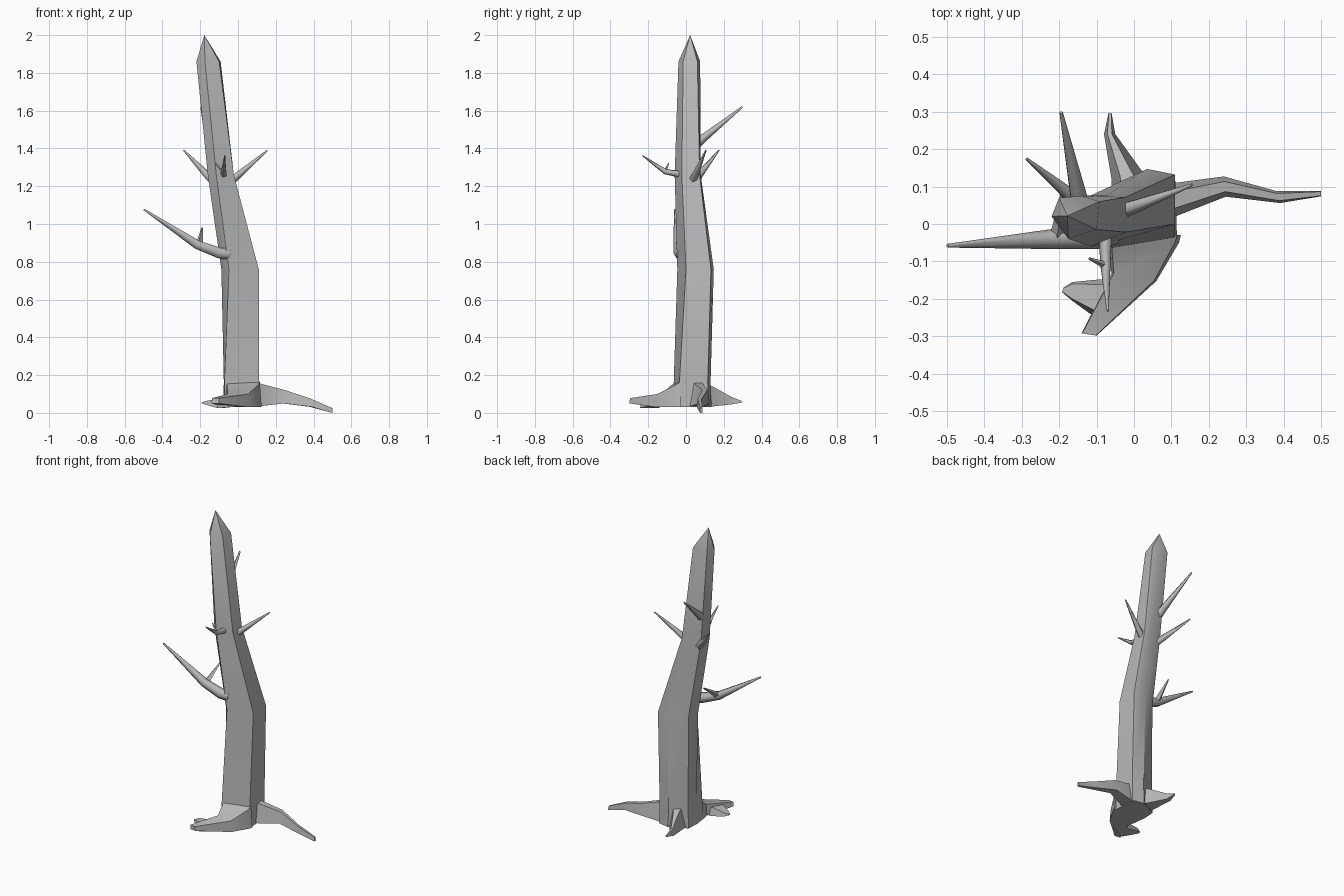
import bpy, bmesh, math
from mathutils import Vector

if "Cube" in bpy.data.objects:
    bpy.data.objects.remove(bpy.data.objects["Cube"])

# Dark grey bark
bark = bpy.data.materials.new("bark")
bark.diffuse_color = (.48, .48, .48, 1)
bark.use_nodes = True
bark.node_tree.nodes["Principled BSDF"].inputs["Base Color"].default_value = bark.diffuse_color


def loft(name, rings, smooth=30):
    """Skin a list of equal-length point rings; a one-point ring makes a tip."""
    bm = bmesh.new()
    loops = [[bm.verts.new(p) for p in r] for r in rings]
    for a, b in zip(loops, loops[1:]):
        n = len(a)
        for i in range(n):
            j = (i + 1) % n
            if len(b) == 1:
                bm.faces.new((a[i], a[j], b[0]))
            else:
                bm.faces.new((a[i], a[j], b[j], b[i]))
    for end in (loops[0], loops[-1]):
        if len(end) > 2:
            bm.faces.new(end)
    bmesh.ops.recalc_face_normals(bm, faces=bm.faces)
    me = bpy.data.meshes.new(name)
    bm.to_mesh(me)
    bm.free()
    me.materials.append(bark)
    ob = bpy.data.objects.new(name, me)
    bpy.context.collection.objects.link(ob)
    bpy.ops.object.select_all(action='DESELECT')
    ob.select_set(True)
    bpy.context.view_layer.objects.active = ob
    bpy.ops.object.shade_smooth_by_angle(angle=math.radians(smooth))
    return ob


def branch(name, path, radii, sides=5):
    """Tapered tube following a path."""
    pts = [Vector(p) for p in path]
    rings = []
    for i, p in enumerate(pts):
        d = (pts[min(i + 1, len(pts) - 1)] - pts[max(i - 1, 0)]).normalized()
        u = d.cross(Vector((0, 0, 1))).normalized()
        v = u.cross(d)
        rings.append([p + radii[i] * (u * math.cos(t) + v * math.sin(t))
                      for t in (math.tau * k / sides for k in range(sides))])
    return loft(name, rings, 75)


def root(name, sections):
    """Each section: left xy, right xy, bottom z, top z, top inset factor."""
    rings = []
    for l, r, zb, zt, inset in sections:
        l, r = Vector(l), Vector(r)
        tl, tr = l.lerp(r, inset), r.lerp(l, inset)
        rings.append([(*l, zb), (*r, zb), (*tr, zt), (*tl, zt)])
    return loft(name, rings, 30)


# Trunk: bent six-sided column with a pointed, broken top
trunk = [
    (0.03, [(-.07, -.07), (.115, -.045), (.11, .12), (.035, .135), (-.075, .08), (-.08, 0)]),
    (0.16, [(-.072, -.065), (.11, -.035), (.11, .115), (.035, .13), (-.07, .08), (-.075, 0)]),
    (0.76, [(-.048, -.046), (.11, .0), (.11, .132), (.035, .147), (-.075, .08), (-.088, 0)]),
    (1.26, [(-.115, -.06), (-.022, -.022), (-.022, .072), (-.07, .078), (-.15, .06), (-.16, -.015)]),
    (1.86, [(-.175, -.04), (-.1, -.015), (-.092, .06), (-.14, .075), (-.2, .07), (-.22, .02)]),
]
loft("trunk", [[(x, y, z) for x, y in ring] for z, ring in trunk] + [[(-.178, .022, 2.0)]], 35)

# Roots
root("right_root", [
    ((.08, .11), (.08, .0), .035, .165, .2),
    ((.11, .11), (.11, .02), .035, .157, .25),
    ((.24, .127), (.245, .073), .05, .122, .25),
    ((.38, .088), (.39, .056), .032, .074, .2),
    ((.5, .088), (.5, .074), .0, .025, .1)])
root("back_root", [
    ((-.06, .07), (.06, .09), .035, .165, .25),
    ((-.06, .12), (.015, .15), .035, .14, .3),
    ((-.08, .24), (-.05, .24), .045, .085, .3),
    ((-.068, .297), (-.06, .297), .055, .062, .1)])
root("front_root", [
    ((-.07, -.03), (.125, -.03), .03, .165, .05),
    ((-.07, -.075), (.12, -.05), .03, .15, .06),
    ((-.06, -.13), (.06, -.152), .03, .1, .05),
    ((-.14, -.292), (-.1, -.298), .05, .078, .05)])
root("front_side_root", [
    ((.0, -.2), (-.02, -.13), .035, .085, .1),
    ((-.11, -.245), (-.08, -.147), .025, .075, .15),
    ((-.165, -.205), (-.165, -.155), .042, .064, .1),
    ((-.192, -.182), (-.188, -.17), .05, .056, .1)])

# Branches
branch("left_branch", [(-.05, -.02, .84), (-.1, -.035, .847), (-.215, -.04, .89), (-.498, -.058, 1.077)],
       [.034, .032, .027, .005], 6)
branch("left_twig", [(-.205, -.035, .89), (-.19, .09, .98)], [.02, .004], 4)
branch("right_branch", [(-.04, .035, 1.225), (-.005, .045, 1.255), (.155, .105, 1.39)], [.022, .02, .004])
branch("back_left_branch", [(-.13, .05, 1.225), (-.17, .075, 1.265), (-.287, .174, 1.39)], [.024, .02, .004])
branch("back_branch", [(-.145, .05, 1.42), (-.155, .1, 1.462), (-.195, .298, 1.62)], [.026, .022, .005])
branch("front_branch", [(-.075, -.01, 1.26), (-.075, -.11, 1.277), (-.07, -.232, 1.363)], [.02, .015, .003])
branch("front_twig", [(-.072, -.112, 1.275), (-.12, -.092, 1.322)], [.011, .003], 4)
